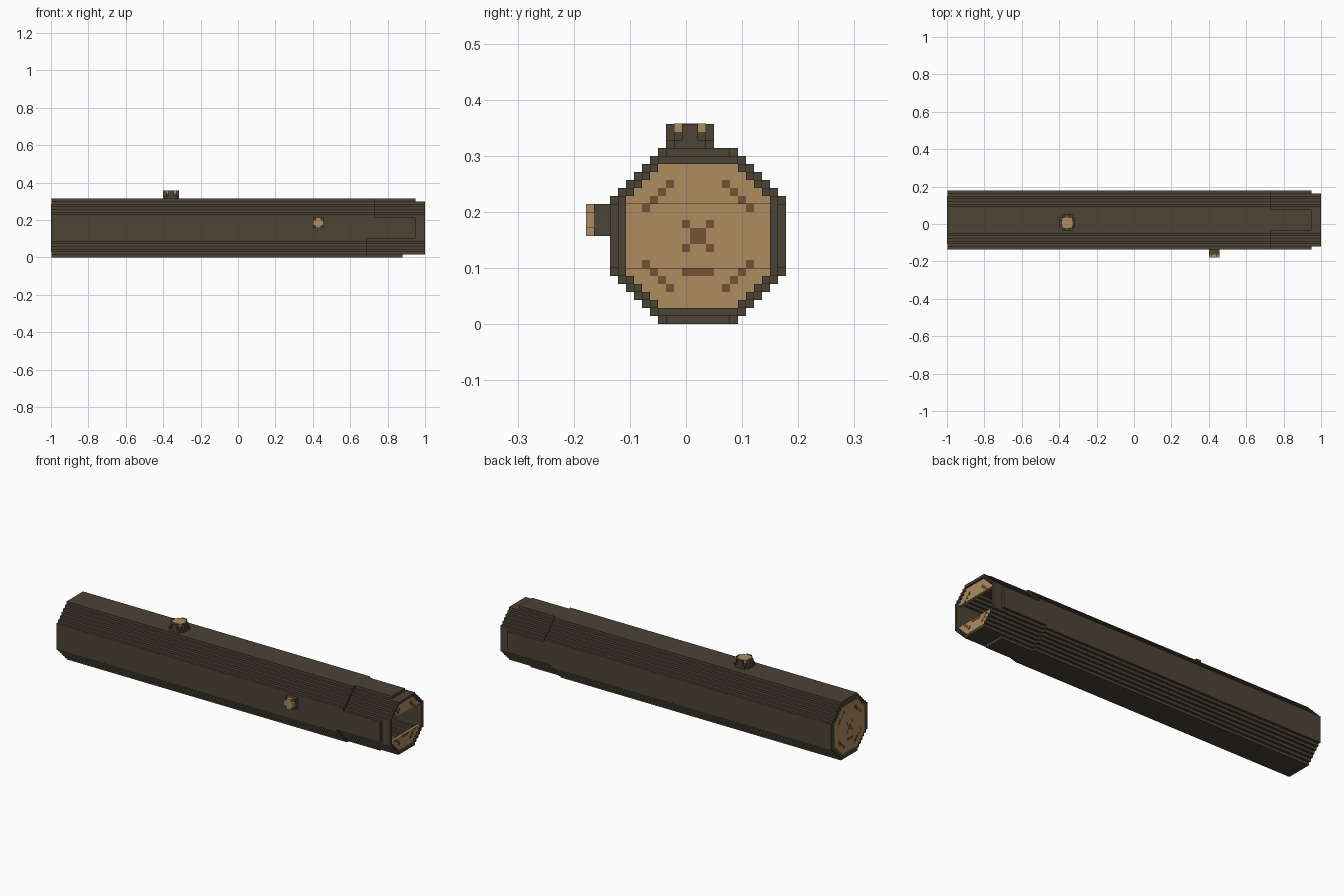
import bpy
import bmesh

if "Cube" in bpy.data.objects:
    bpy.data.objects.remove(bpy.data.objects["Cube"])

U = 1 / 70           # size of one block step
CY, CZ = 1.5, 11     # log axis, in steps


def material(name, rgb):
    m = bpy.data.materials.new(name)
    m.use_nodes = True
    m.diffuse_color = (*rgb, 1)
    bsdf = m.node_tree.nodes["Principled BSDF"]
    bsdf.inputs["Base Color"].default_value = (*rgb, 1)
    bsdf.inputs["Roughness"].default_value = 0.9
    return m


BARK = material("dark bark", (0.072, 0.056, 0.037))
WOOD = material("cut wood", (0.43, 0.265, 0.118))
RING = material("growth ring brown", (0.175, 0.085, 0.034))


def stepped(radius, lo=None, hi=None):
    """Stepped octagon outline, optionally limited to rows lo..hi."""
    lo = -radius if lo is None else lo
    hi = radius if hi is None else hi
    side, last = [], None
    for z in range(lo, hi):
        w = min(radius, 4 + radius - max(z, -z - 1))
        if w != last:
            if last is not None:
                side.append((last, z))
            side.append((w, z))
        last = w
    side.append((last, hi))
    return side + [(-y, z) for y, z in reversed(side)]


def rect(y0, y1, z0, z1):
    return [(y0, z0), (y1, z0), (y1, z1), (y0, z1)]


def build(name, prisms, mat):
    """Extrude each (outline, x0, x1) along x; outlines are in steps about the axis."""
    bm = bmesh.new()
    for outline, x0, x1 in prisms:
        vs = [bm.verts.new((x0, (y + CY) * U, (z + CZ) * U)) for y, z in outline]
        face = bm.faces.new(vs)
        out = bmesh.ops.extrude_face_region(bm, geom=[face], use_keep_orig=True)
        top = [v for v in out["geom"] if isinstance(v, bmesh.types.BMVert)]
        bmesh.ops.translate(bm, verts=top, vec=(x1 - x0, 0, 0))
    bmesh.ops.recalc_face_normals(bm, faces=bm.faces)
    mesh = bpy.data.meshes.new(name)
    bm.to_mesh(mesh)
    bm.free()
    mesh.materials.append(mat)
    obj = bpy.data.objects.new(name, mesh)
    bpy.context.scene.collection.objects.link(obj)
    return obj


# Bark: full layer, then strips that end at different lengths
build("outer_bark", [(stepped(11), -0.997, 0.69)], BARK)
build("upper_bark", [(stepped(11, 4, 11), 0.68, 0.73)], BARK)
build("bark_strips", [
    (rect(-4, 4, 10, 11), 0.68, 0.95),
    (rect(-4, 4, -11, -10), 0.68, 0.88),
    (rect(-11, -10, -4, 4), 0.68, 0.95),
    (rect(10, 11, -4, 4), 0.68, 0.95)], BARK)

# Inner bark tube, hollowed at the open end
tube = build("inner_bark", [(stepped(10), 0.6, 1.0)], BARK)
cutter = build("hollow_cutter", [(stepped(9), 0.74, 1.1)], BARK)
cutter.hide_render = True
cutter.hide_viewport = True
cut = tube.modifiers.new("hollow", 'BOOLEAN')
cut.operation = 'DIFFERENCE'
cut.solver = 'EXACT'
cut.object = cutter

# Cut wood faces
build("closed_end_wood", [(stepped(9), -0.999, -0.99)], WOOD)
build("hollow_floor_wood", [(stepped(9), 0.735, 0.75)], WOOD)
build("open_end_wood", [(stepped(9, 4, 9), 0.976, 0.99),
                        (stepped(9, -9, -4), 0.976, 0.99)], WOOD)

# Growth ring marks
marks = [rect(-1, 1, -1, 1), rect(-2, 2, -5, -4)]
for y, z in [(1, 1), (3, 6), (4, 5), (5, 4), (6, 3)]:
    for my in (y, -y - 1):
        for mz in (z, -z - 1):
            marks.append(rect(my, my + 1, mz, mz + 1))


def on_slab(m):
    return m[0][1] >= 4 or m[2][1] <= -4


build("closed_end_rings", [(m, -1.0, -0.995) for m in marks], RING)
build("open_end_rings", [(m, 0.985, 0.992) for m in marks if on_slab(m)], RING)
build("hollow_floor_rings", [(m, 0.747, 0.752) for m in marks if not on_slab(m)], RING)

# Top branch stub: dark core with four ribs and a cut top
build("top_stub", [
    (rect(-3, 1, 11, 13), -27 * U, -23 * U),
    (rect(-4, 2, 11, 14), -26 * U, -24 * U),
    (rect(-2, 0, 11, 14), -28 * U, -22 * U),
    (rect(-4, 2, 11, 12), -27 * U, -23 * U),
    (rect(-3, 1, 11, 12), -28 * U, -22 * U)], BARK)
build("top_stub_cut", [(rect(-3, 1, 13, 14.04), -27 * U, -23 * U)], WOOD)

# Front branch stub: square base with a cross-shaped cut end
build("front_stub", [(rect(-13, -11, 0, 4), 28 * U, 32 * U)], BARK)
build("front_stub_cut", [(rect(-14, -13, 1, 3), 28 * U, 32 * U),
                         (rect(-14, -13, 0, 4), 29 * U, 31 * U)], WOOD)
